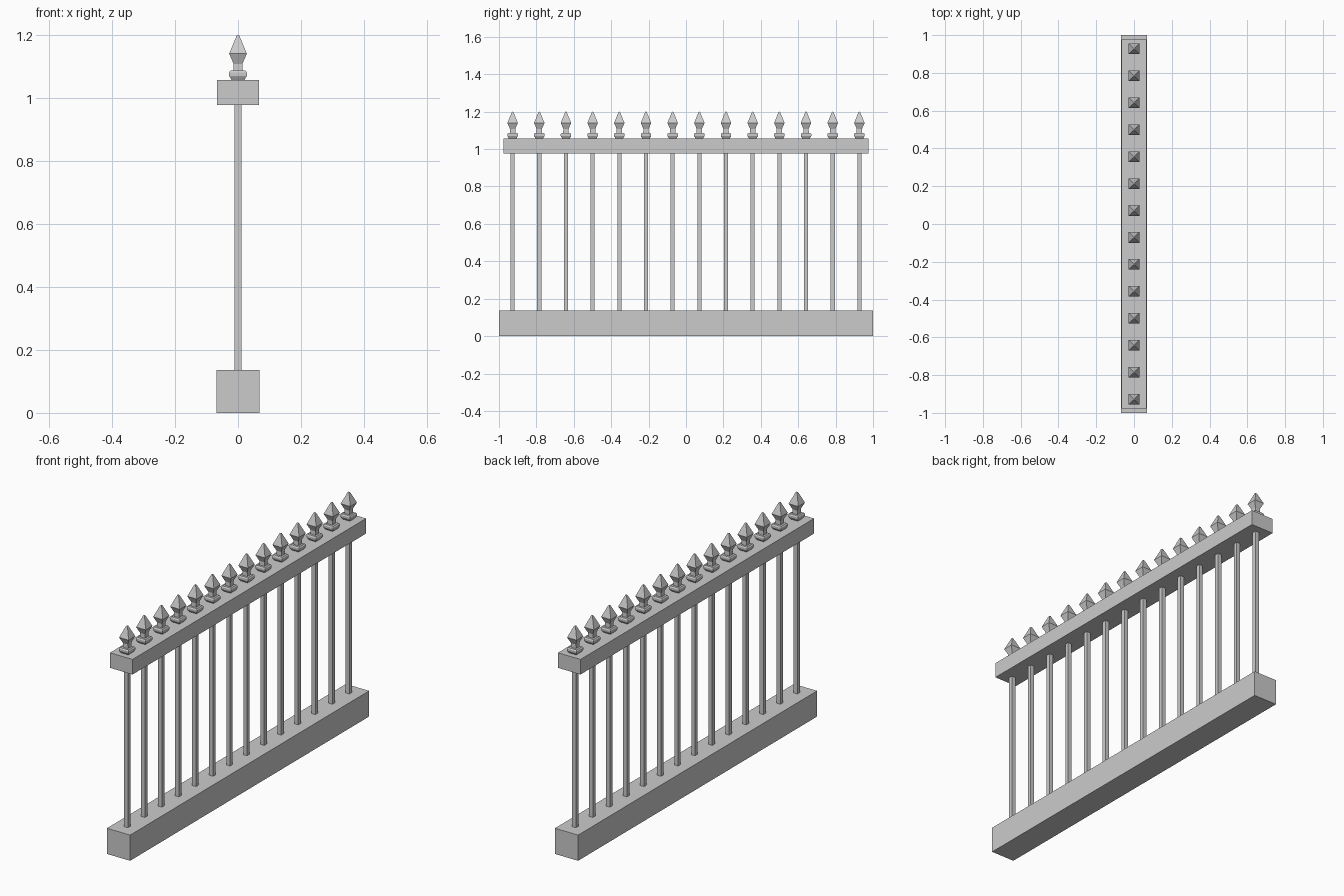
import bpy, bmesh

cube = bpy.data.objects.get("Cube")
if cube:
    bpy.data.objects.remove(cube, do_unlink=True)

grey = bpy.data.materials.new("plain grey")
grey.use_nodes = True
colour = (0.6, 0.6, 0.6, 1)
grey.diffuse_color = colour
grey.node_tree.nodes["Principled BSDF"].inputs["Base Color"].default_value = colour


def square_lathe(name, profile, y=0, length=None):
    """Stack rectangular rings of (half width, height) and cap both ends."""
    bm = bmesh.new()
    rings = []
    for r, z in profile:
        d = length or r
        corners = ((-r, -d), (r, -d), (r, d), (-r, d))
        rings.append([bm.verts.new((cx, cy, z)) for cx, cy in corners])
    for low, high in zip(rings, rings[1:]):
        for i in range(4):
            j = (i + 1) % 4
            bm.faces.new((low[i], low[j], high[j], high[i]))
    bm.faces.new(rings[0][::-1])
    bm.faces.new(rings[-1])
    mesh = bpy.data.meshes.new(name)
    bm.to_mesh(mesh)
    bm.free()
    mesh.materials.append(grey)
    obj = bpy.data.objects.new(name, mesh)
    obj.location.y = y
    bpy.context.collection.objects.link(obj)
    return obj


# Base plinth and top rail
square_lathe("base_plinth", [(0.068, 0), (0.068, 0.136)], length=1.0)
square_lathe("top_rail", [(0.066, 0.977), (0.066, 1.057)], length=0.977)

# Collar, neck and pointed head of a finial
finial = [(0.019, 1.055), (0.024, 1.063), (0.028, 1.070), (0.028, 1.080),
          (0.024, 1.086), (0.015, 1.087), (0.014, 1.108), (0.028, 1.140),
          (0.004, 1.198), (0.001, 1.200)]

# Evenly spaced bars, each topped by a finial
COUNT = 14
for n in range(COUNT):
    y = -0.927 + n * 1.854 / (COUNT - 1)
    square_lathe(f"bar_{n + 1}", [(0.011, 0.13), (0.011, 0.98)], y)
    square_lathe(f"finial_{n + 1}", finial, y)
